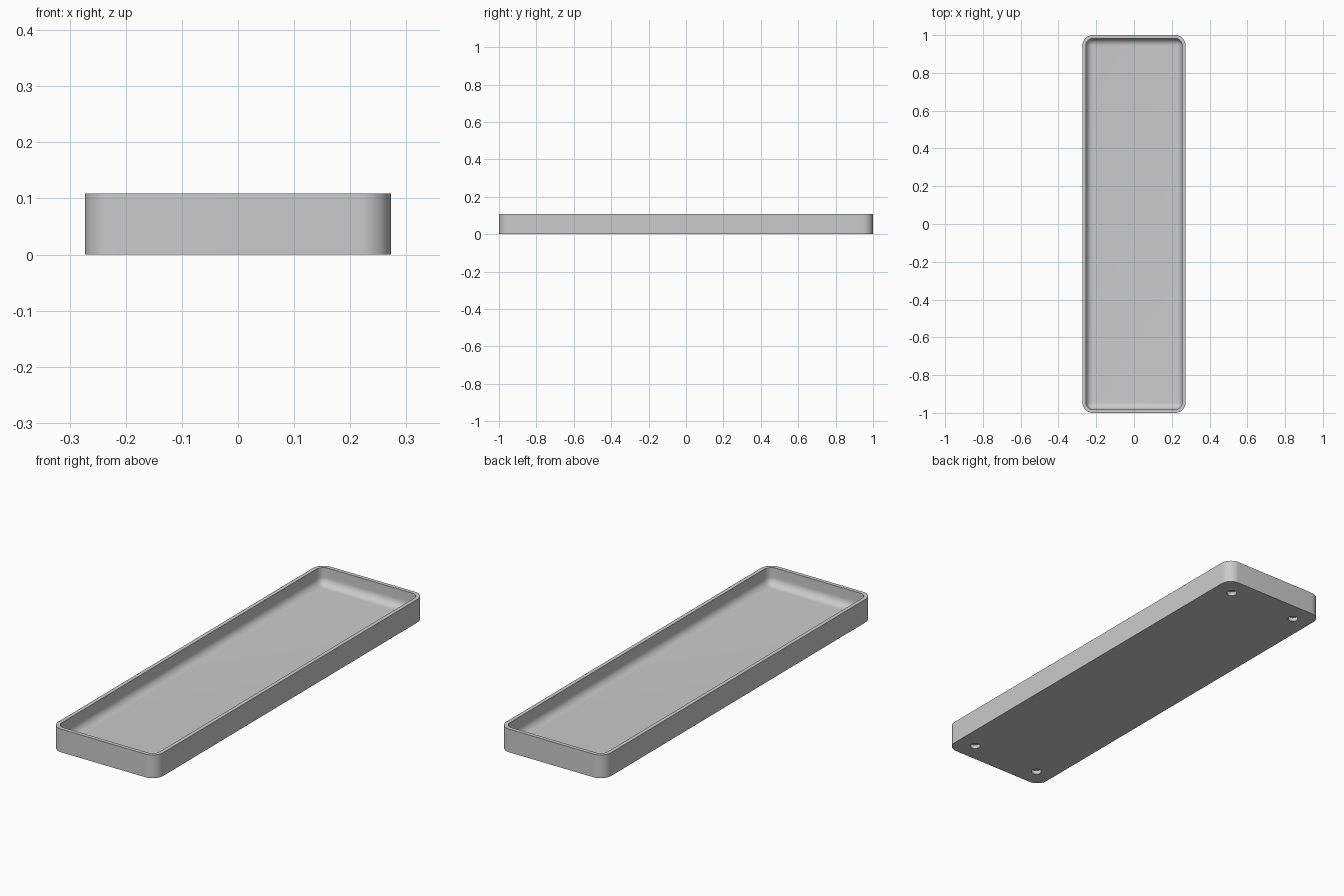
import bpy, bmesh
from math import sin, cos, pi, radians

if "Cube" in bpy.data.objects:
    bpy.data.objects.remove(bpy.data.objects["Cube"])

MM = 2 / 220                       # one design unit
HALF_X, HALF_Y, HEIGHT = 30 * MM, 110 * MM, 12 * MM
CORNER, WALL, FLOOR, FILLET = 6 * MM, 2 * MM, 3 * MM, 4 * MM
HOLE_R, HOLE_DEPTH, HOLE_INSET = 2.5 * MM, 2 * MM, 10 * MM
STEPS = 12

bm = bmesh.new()


def rounded_ring(inset, z):
    """Rounded rectangle of vertices, inset from the outer outline."""
    r = max(CORNER - inset, 0)
    ring = []
    for i, (sx, sy) in enumerate([(1, 1), (-1, 1), (-1, -1), (1, -1)]):
        for k in range(STEPS + 1):
            a = (i + k / STEPS) * pi / 2
            ring.append(bm.verts.new((sx * (HALF_X - inset - r) + r * cos(a),
                                      sy * (HALF_Y - inset - r) + r * sin(a), z)))
    return ring


def circle_ring(x, y, z, n=32):
    return [bm.verts.new((x + HOLE_R * cos(2 * pi * i / n),
                          y + HOLE_R * sin(2 * pi * i / n), z)) for i in range(n)]


def loop_edges(ring):
    return [bm.edges.get(p) or bm.edges.new(p) for p in zip(ring, ring[1:] + ring[:1])]


def bridge(a, b):
    for i in range(len(a)):
        j = (i + 1) % len(a)
        bm.faces.new((a[i], a[j], b[j], b[i]))


# Outer wall, rim, inner wall and the rounded transition to the floor
rings = [rounded_ring(0, 0), rounded_ring(0, HEIGHT), rounded_ring(WALL, HEIGHT)]
for k in range(STEPS + 1):
    a = k / STEPS * pi / 2
    rings.append(rounded_ring(WALL + FILLET * (1 - cos(a)),
                              FLOOR + FILLET * (1 - sin(a))))
for lower, upper in zip(rings, rings[1:]):
    bridge(lower, upper)
bm.faces.new(rings[-1])

# Underside with four shallow round recesses
under = loop_edges(rings[0])
for sx in (-1, 1):
    for sy in (-1, 1):
        x, y = sx * (HALF_X - HOLE_INSET), sy * (HALF_Y - HOLE_INSET)
        mouth, end = circle_ring(x, y, 0), circle_ring(x, y, HOLE_DEPTH)
        bridge(mouth, end)
        bm.faces.new(end)
        under += loop_edges(mouth)
bmesh.ops.triangle_fill(bm, edges=under, use_beauty=True)

bmesh.ops.remove_doubles(bm, verts=bm.verts, dist=1e-5)
bmesh.ops.recalc_face_normals(bm, faces=bm.faces)

mesh = bpy.data.meshes.new("tray")
bm.to_mesh(mesh)
bm.free()
tray = bpy.data.objects.new("tray", mesh)
bpy.context.collection.objects.link(tray)

# Plain grey
grey = bpy.data.materials.new("light grey")
grey.use_nodes = True
colour = (0.6, 0.6, 0.6, 1)
grey.diffuse_color = colour
grey.node_tree.nodes["Principled BSDF"].inputs["Base Color"].default_value = colour
mesh.materials.append(grey)

bpy.ops.object.select_all(action="DESELECT")
tray.select_set(True)
bpy.context.view_layer.objects.active = tray
bpy.ops.object.shade_smooth_by_angle(angle=radians(30))
